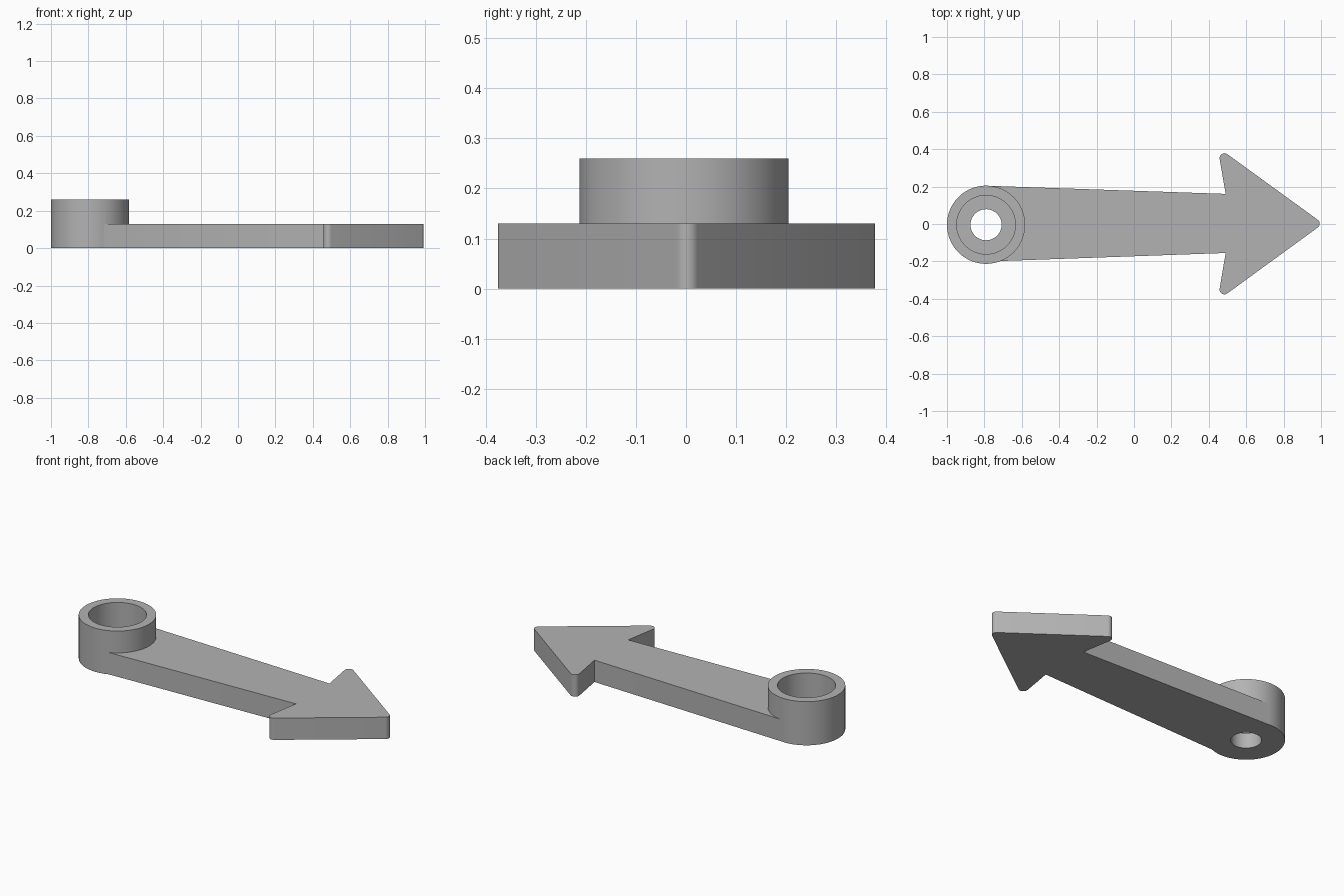
import bpy, bmesh, math
from mathutils import Vector

cube = bpy.data.objects.get("Cube")
if cube:
    bpy.data.objects.remove(cube, do_unlink=True)

grey = bpy.data.materials.new("plain grey")
grey.use_nodes = True
colour = (0.45, 0.45, 0.45, 1)
grey.diffuse_color = colour
grey.node_tree.nodes["Principled BSDF"].inputs["Base Color"].default_value = colour


def rounded(prev, corner, nxt, radius, steps=10):
    """Points of a fillet arc replacing a convex corner."""
    p, c, n = Vector(prev), Vector(corner), Vector(nxt)
    a, b = (p - c).normalized(), (n - c).normalized()
    half = a.angle(b) / 2
    centre = c + (a + b).normalized() * radius / math.sin(half)
    reach = radius / math.tan(half)
    start, end = c + a * reach - centre, c + b * reach - centre
    turn = start.angle(end)
    return [centre + (start * math.sin(turn * (1 - i / steps))
                      + end * math.sin(turn * i / steps)) / math.sin(turn)
            for i in range(steps + 1)]


def prism(name, outline, bottom, top):
    """Solid extruded from a flat outline."""
    bm = bmesh.new()
    face = bm.faces.new([bm.verts.new((x, y, bottom)) for x, y in outline])
    grown = bmesh.ops.extrude_face_region(bm, geom=[face])["geom"]
    verts = [v for v in grown if isinstance(v, bmesh.types.BMVert)]
    bmesh.ops.translate(bm, verts=verts, vec=(0, 0, top - bottom))
    bmesh.ops.recalc_face_normals(bm, faces=bm.faces[:])
    mesh = bpy.data.meshes.new(name)
    bm.to_mesh(mesh)
    bm.free()
    mesh.materials.append(grey)
    obj = bpy.data.objects.new(name, mesh)
    bpy.context.collection.objects.link(obj)
    return obj


HUB = Vector((-0.791, -0.004))


def disc(name, radius, bottom, top, sides=96):
    ring = [HUB + radius * Vector((math.cos(t), math.sin(t)))
            for t in (math.tau * i / sides for i in range(sides))]
    return prism(name, ring, bottom, top)


# Flat arrow: tapered shaft, swept barbs and a rounded tip
shaft_front, shaft_back = (-0.715, -0.198), (-0.775, 0.204)
notch_front, notch_back = (0.49, -0.155), (0.49, 0.161)
barb_front, barb_back, tip = (0.447, -0.409), (0.447, 0.411), (1.011, 0.002)
outline = [shaft_front, notch_front,
           *rounded(notch_front, barb_front, tip, 0.026),
           *rounded(barb_front, tip, barb_back, 0.026),
           *rounded(tip, barb_back, notch_back, 0.026),
           notch_back, shaft_back]
arrow = prism("arrow_pointer", outline, 0, 0.13)

# Round hub joined on, then a wide socket and a narrow through hole cut out
steps = [("UNION", disc("hub", 0.209, 0, 0.26)),
         ("DIFFERENCE", disc("socket_cutter", 0.157, 0.09, 0.4)),
         ("DIFFERENCE", disc("hole_cutter", 0.083, -0.1, 0.2))]
bpy.ops.object.select_all(action="DESELECT")
bpy.context.view_layer.objects.active = arrow
arrow.select_set(True)
for operation, part in steps:
    part.hide_render = True
    mod = arrow.modifiers.new(part.name, "BOOLEAN")
    mod.operation, mod.object, mod.solver = operation, part, "EXACT"
    bpy.ops.object.modifier_apply(modifier=mod.name)
    bpy.data.objects.remove(part, do_unlink=True)

bpy.ops.object.shade_smooth_by_angle(angle=math.radians(30))
